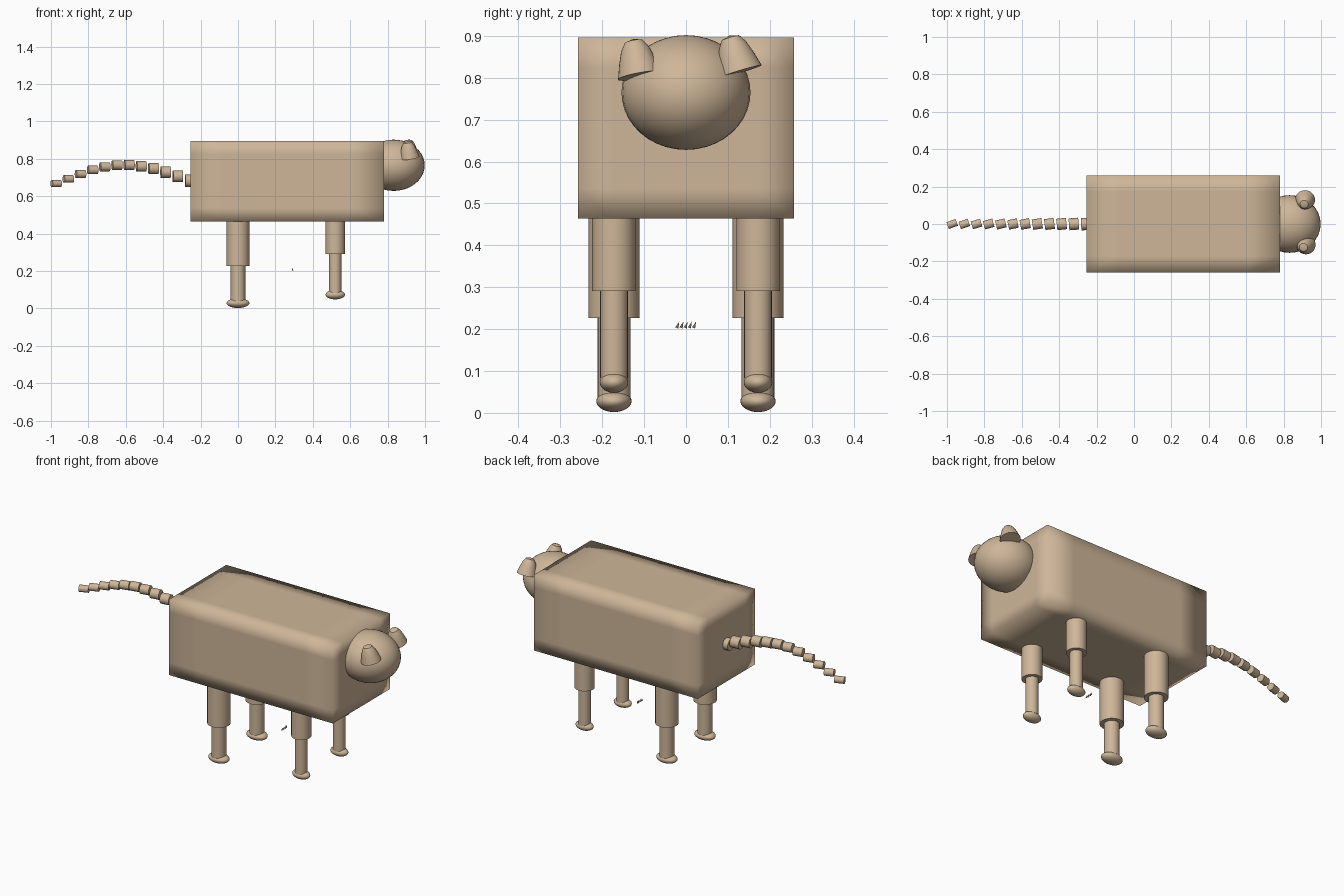
import bpy, bmesh, math
from mathutils import Vector, Matrix

if "Cube" in bpy.data.objects:
    bpy.data.objects.remove(bpy.data.objects["Cube"])


def finish(name, bm, smooth_all=False):
    bmesh.ops.recalc_face_normals(bm, faces=bm.faces[:])
    me = bpy.data.meshes.new(name)
    bm.to_mesh(me)
    bm.free()
    ob = bpy.data.objects.new(name, me)
    bpy.context.collection.objects.link(ob)
    bpy.ops.object.select_all(action='DESELECT')
    ob.select_set(True)
    bpy.context.view_layer.objects.active = ob
    if smooth_all:
        bpy.ops.object.shade_smooth()
    else:
        bpy.ops.object.shade_smooth_by_angle(angle=math.radians(40))
    mat = bpy.data.materials.get("tan_fur")
    if not mat:
        mat = bpy.data.materials.new("tan_fur")
        mat.diffuse_color = (0.62, 0.47, 0.32, 1)
        mat.use_nodes = True
        mat.node_tree.nodes["Principled BSDF"].inputs["Base Color"].default_value = mat.diffuse_color
    me.materials.append(mat)
    return ob


def ellipsoid(name, centre, radii):
    bm = bmesh.new()
    bmesh.ops.create_uvsphere(bm, u_segments=32, v_segments=20, radius=1)
    bmesh.ops.scale(bm, vec=radii, verts=bm.verts)
    bmesh.ops.translate(bm, vec=centre, verts=bm.verts)
    return finish(name, bm)


def tube(name, a, b, r1, r2, sides=24):
    # cylinder or cone from point a to point b
    a, b = Vector(a), Vector(b)
    rot = (b - a).to_track_quat('Z', 'Y').to_matrix().to_4x4()
    bm = bmesh.new()
    bmesh.ops.create_cone(bm, cap_ends=True, segments=sides, radius1=r1, radius2=r2,
                          depth=(b - a).length, matrix=Matrix.Translation((a + b) / 2) @ rot)
    return finish(name, bm)


def lathe(name, profile, base, tip, sides=28):
    # spin a (radius, height) profile and stand it from base towards tip
    base, tip = Vector(base), Vector(tip)
    bm = bmesh.new()
    vs = [bm.verts.new((r, 0, z)) for r, z in profile]
    es = [bm.edges.new(p) for p in zip(vs, vs[1:])]
    bmesh.ops.spin(bm, geom=vs + es, cent=(0, 0, 0), axis=(0, 0, 1),
                   angle=math.tau, steps=sides)
    bmesh.ops.remove_doubles(bm, verts=bm.verts, dist=1e-4)
    rot = (tip - base).to_track_quat('Z', 'Y').to_matrix().to_4x4()
    bm.transform(Matrix.Translation(base) @ rot)
    return finish(name, bm)


# body: sharp-cornered box with soft shading
bm = bmesh.new()
bmesh.ops.create_cube(bm, size=1)
bmesh.ops.subdivide_edges(bm, edges=bm.edges[:], cuts=5, use_grid_fill=True)
bmesh.ops.scale(bm, vec=(1.035, 0.516, 0.432), verts=bm.verts)
bmesh.ops.translate(bm, vec=(0.2625, 0, 0.68), verts=bm.verts)
finish("body", bm, True)

# head
ellipsoid("head", (0.832, 0, 0.765), (0.166, 0.154, 0.137))

# ears: blunt cones, both leaning the same way
ear = [(0, 0), (0.053, 0), (0.044, 0.035), (0.034, 0.065), (0.022, 0.084), (0, 0.09)]
lathe("ear_right", ear, (0.918, -0.110, 0.805), (0.905, -0.126, 0.893))
lathe("ear_left", ear, (0.915, 0.130, 0.815), (0.910, 0.105, 0.898))

# legs: thick upper, thin lower, flattened paw
for side, y in (("right", -0.172), ("left", 0.172)):
    for end, x, ru, rl, knee, paw_z, paw in (
            ("front", 0.52, 0.052, 0.033, 0.291, 0.073, (0.052, 0.034, 0.025)),
            ("back", 0.0, 0.061, 0.039, 0.226, 0.028, (0.061, 0.042, 0.026))):
        tag = end + "_" + side
        tube("upper_leg_" + tag, (x, y, knee), (x, y, 0.48), ru, ru)
        tube("lower_leg_" + tag, (x, y, paw_z + 0.01), (x, y, knee + 0.02), rl, rl)
        ellipsoid("paw_" + tag, (x, y, paw_z), paw)

# tail: row of short tapering drums along an arch
heights = [0.682, 0.706, 0.728, 0.747, 0.759, 0.766, 0.766, 0.757, 0.740, 0.718, 0.692, 0.667]
for i, z in enumerate(heights):
    t = i / (len(heights) - 1)
    c = Vector((-0.257 - 0.715 * t, 0, z))
    turn = math.radians(3 + 17 * t)
    half = Vector((math.cos(turn), math.sin(turn), 0)) * 0.026
    r = 0.033 - 0.014 * t
    tube("tail_segment_%02d" % (i + 1), c - half, c + half, r, r, 16)

# row of tiny bristles under the belly
for i in range(5):
    y = -0.02 + 0.01 * i
    tube("bristle_%d" % (i + 1), (0.292, y - 0.002, 0.203), (0.292, y + 0.004, 0.218), 0.004, 0, 8)
